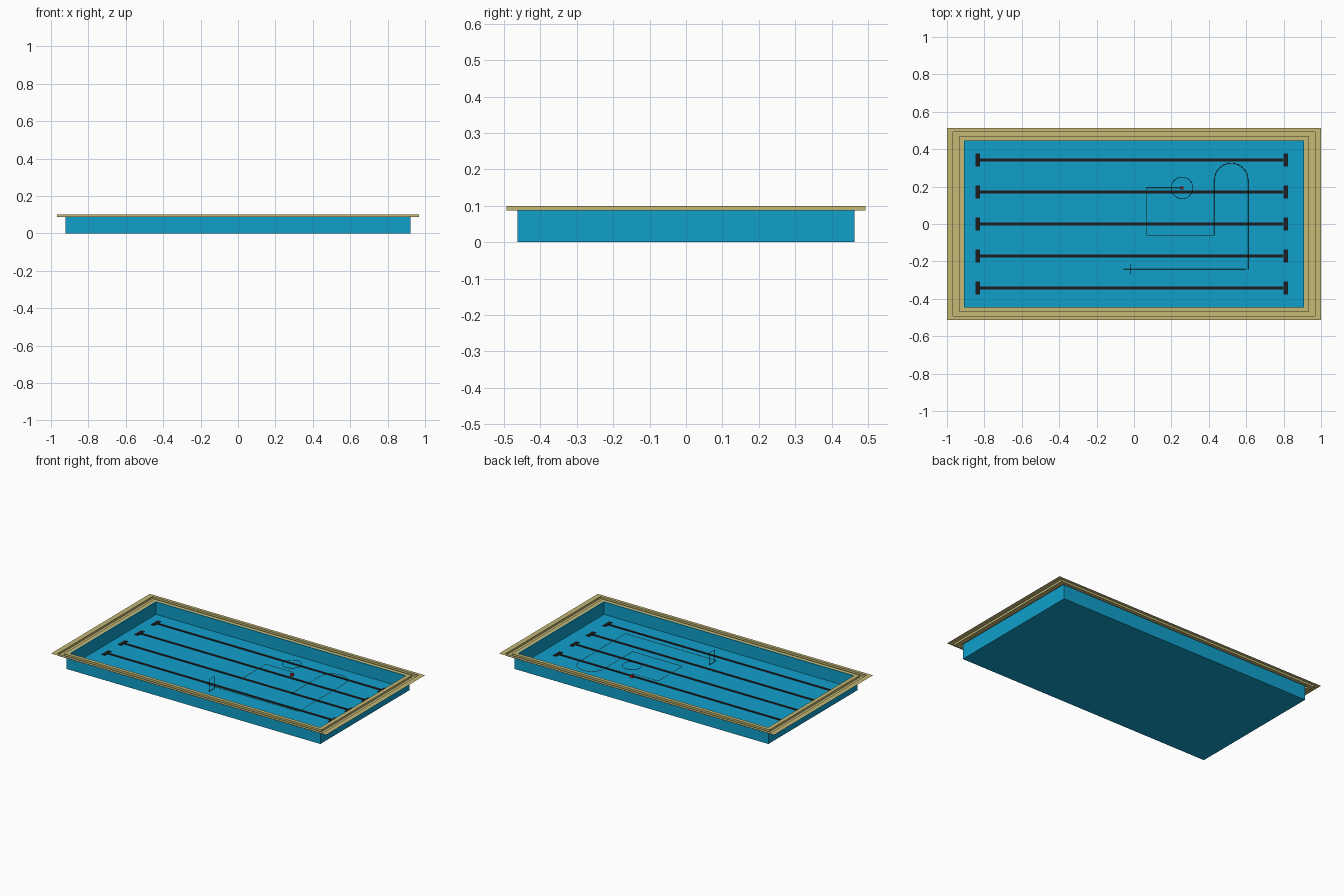
import bpy, bmesh, math

if "Cube" in bpy.data.objects:
    bpy.data.objects.remove(bpy.data.objects["Cube"])


def material(name, rgb):
    m = bpy.data.materials.new(name)
    m.diffuse_color = (*rgb, 1)
    m.use_nodes = True
    m.node_tree.nodes["Principled BSDF"].inputs["Base Color"].default_value = m.diffuse_color
    return m


BLUE = material("pool_blue", (0.005, 0.35, 0.60))
STONE = material("stone", (0.56, 0.48, 0.18))
BLACK = material("black", (0.012, 0.012, 0.014))
BROWN = material("brown", (0.12, 0.08, 0.02))
RED = material("red", (0.5, 0.02, 0.02))


def finish(bm, name, mat, recalc=True):
    if recalc:
        bmesh.ops.recalc_face_normals(bm, faces=bm.faces)
    me = bpy.data.meshes.new(name)
    bm.to_mesh(me)
    bm.free()
    me.materials.append(mat)
    ob = bpy.data.objects.new(name, me)
    bpy.context.collection.objects.link(ob)
    return ob


def nested_rects(name, loops, mat, cap=False):
    """Bridge concentric rectangles given as (half x, half y, z)."""
    bm = bmesh.new()
    rings = [[bm.verts.new((sx * hx, sy * hy, z))
              for sx, sy in ((-1, -1), (1, -1), (1, 1), (-1, 1))]
             for hx, hy, z in loops]
    for a, b in zip(rings, rings[1:]):
        for i in range(4):
            j = (i + 1) % 4
            bm.faces.new((a[i], a[j], b[j], b[i]))
    if cap:
        bm.faces.new(rings[0])
        bm.faces.new(rings[-1])
    return finish(bm, name, mat, cap)


def add_box(bm, cx, cy, cz, sx, sy, sz):
    vs = bmesh.ops.create_cube(bm, size=1)["verts"]
    bmesh.ops.scale(bm, vec=(sx, sy, sz), verts=vs)
    bmesh.ops.translate(bm, vec=(cx, cy, cz), verts=vs)


def wire(name, pts, mat, radius, cyclic=False):
    cu = bpy.data.curves.new(name, 'CURVE')
    cu.dimensions = '3D'
    sp = cu.splines.new('POLY')
    sp.points.add(len(pts) - 1)
    for p, co in zip(sp.points, pts):
        p.co = (*co, 1)
    sp.use_cyclic_u = cyclic
    cu.bevel_depth = radius
    cu.bevel_resolution = 0
    cu.materials.append(mat)
    ob = bpy.data.objects.new(name, cu)
    bpy.context.collection.objects.link(ob)


# Basin: outer floor, outer walls, inner walls, inner floor
nested_rects("basin", [(0.922, 0.462, 0), (0.922, 0.462, 0.098),
                       (0.907, 0.445, 0.098), (0.907, 0.445, 0.016)],
             BLUE, cap=True)

# Stone surround with an overflow gutter running around it
nested_rects("surround", [(1.0, 0.513, 0.1), (0.967, 0.493, 0.1),
                          (0.967, 0.493, 0.087), (0.936, 0.47, 0.087),
                          (0.936, 0.47, 0.1), (0.910, 0.447, 0.1)], STONE)

# Lane markings on the floor
for k in range(5):
    y = (k - 2) * 0.171
    bm = bmesh.new()
    add_box(bm, -0.0125, y, 0.0175, 1.62, 0.016, 0.003)
    for x in (-0.836, 0.811):
        add_box(bm, x, y, 0.0175, 0.025, 0.068, 0.003)
    finish(bm, f"lane_marking_{k + 1}", BLACK)

# Thin course line
arc = [(0.52 - 0.09 * math.cos(math.pi * i / 16),
        0.235 + 0.09 * math.sin(math.pi * i / 16)) for i in range(17)]
path = ([(-0.055, -0.243), (0.61, -0.243)] + arc[::-1]
        + [(0.43, -0.06), (0.068, -0.06), (0.068, 0.193), (0.257, 0.193)])
wire("course_line", [(x, y, 0.046) for x, y in path] + [(0.257, 0.193, 0.03)],
     BROWN, 0.0015)

# Start gate frame and floating hoop
wire("start_gate", [(-0.02, -0.27, 0.02), (-0.02, -0.27, 0.098),
                    (-0.02, -0.216, 0.098), (-0.02, -0.216, 0.02)],
     BLACK, 0.0015, True)
wire("finish_hoop", [(0.257 + 0.058 * math.cos(math.tau * i / 32),
                      0.193 + 0.058 * math.sin(math.tau * i / 32), 0.097)
                     for i in range(32)], BLACK, 0.0015, True)

# Red marker at the end of the course
bm = bmesh.new()
add_box(bm, 0.257, 0.193, 0.028, 0.016, 0.016, 0.016)
finish(bm, "finish_marker", RED)
